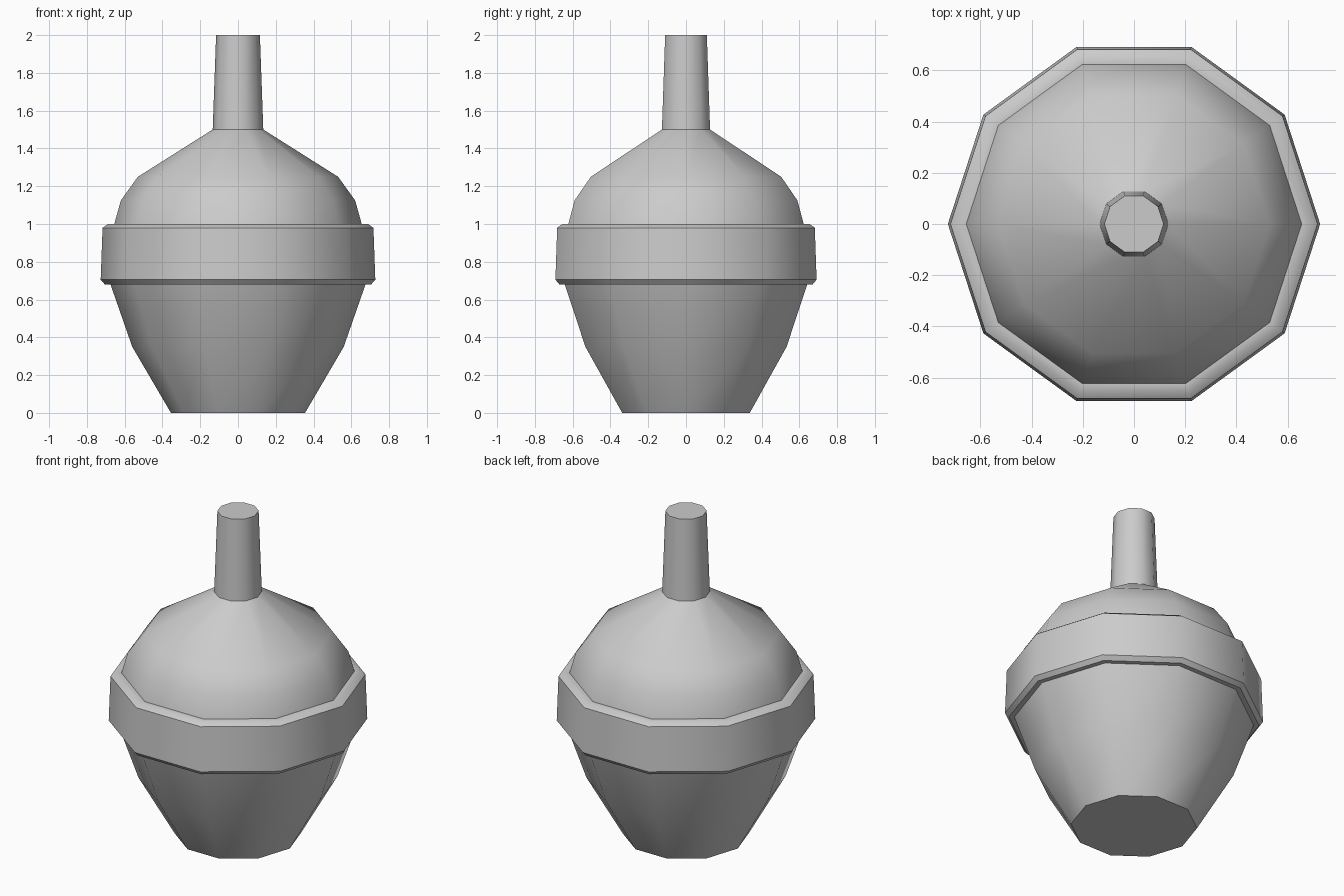
import bpy, bmesh
from math import cos, sin, radians, tau

if "Cube" in bpy.data.objects:
    bpy.data.objects.remove(bpy.data.objects["Cube"])

SIDES = 10


def lathe(name, profile, cap_bottom=False, cap_top=False):
    """Spin a bottom-to-top (radius, height) profile into a ten-sided part."""
    bm = bmesh.new()
    rings = [[bm.verts.new((r * cos(tau * i / SIDES), r * sin(tau * i / SIDES), z))
              for i in range(SIDES)] for r, z in profile]
    for low, high in zip(rings, rings[1:]):
        for i in range(SIDES):
            j = (i + 1) % SIDES
            bm.faces.new((low[i], low[j], high[j], high[i]))
    if cap_bottom:
        bm.faces.new(rings[0][::-1])
    if cap_top:
        bm.faces.new(rings[-1])
    mesh = bpy.data.meshes.new(name)
    bm.to_mesh(mesh)
    bm.free()
    obj = bpy.data.objects.new(name, mesh)
    bpy.context.collection.objects.link(obj)
    bpy.ops.object.select_all(action='DESELECT')
    obj.select_set(True)
    bpy.context.view_layer.objects.active = obj
    bpy.ops.object.shade_smooth_by_angle(angle=radians(40))
    return obj


# Tapered lower bowl with a flat base
lathe("lower_bowl", [(0.355, 0), (0.56, 0.35), (0.675, 0.68)], cap_bottom=True)

# Raised band with chamfered rims, flush with the bowl and shoulder
lathe("band", [(0.675, 0.68), (0.705, 0.68), (0.727, 0.705),
               (0.717, 0.98), (0.688, 1.0), (0.655, 1.0)])

# Rounded shoulder narrowing to the stem
lathe("shoulder", [(0.655, 1.0), (0.62, 1.125), (0.53, 1.25), (0.134, 1.5)])

# Slightly tapered stem with a flat top
lathe("stem", [(0.134, 1.5), (0.116, 2.0)], cap_top=True)
